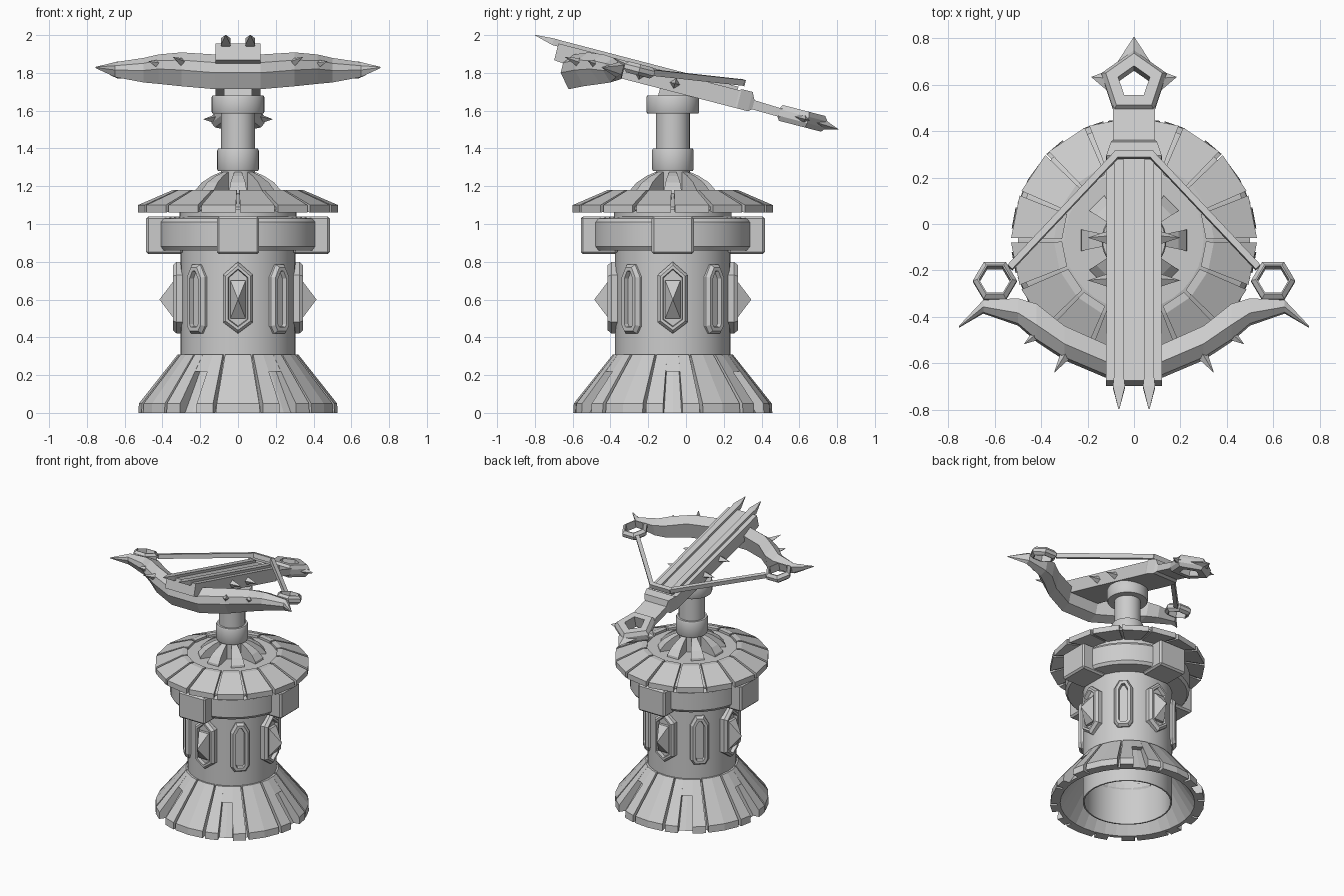
import bpy, bmesh
from math import sin, cos, pi, radians
from mathutils import Matrix, Vector

if "Cube" in bpy.data.objects:
    bpy.data.objects.remove(bpy.data.objects["Cube"])

STONE = bpy.data.materials.new("plain grey")
STONE.use_nodes = True
STONE.diffuse_color = (0.6, 0.6, 0.6, 1)
STONE.node_tree.nodes["Principled BSDF"].inputs["Base Color"].default_value = (0.6, 0.6, 0.6, 1)

TOWER = Matrix.Translation((0, -0.07, 0))
# Crossbow frame: y runs along the stock, tilted nose-up on the post
BOW = Matrix.Translation((0, -0.07, 1.7)) @ Matrix.Rotation(radians(-14.5), 4, 'X')


def finish(name, bm, matrix, smooth=False):
    bmesh.ops.remove_doubles(bm, verts=bm.verts, dist=1e-5)
    bmesh.ops.recalc_face_normals(bm, faces=bm.faces)
    me = bpy.data.meshes.new(name)
    bm.to_mesh(me)
    bm.free()
    me.materials.append(STONE)
    ob = bpy.data.objects.new(name, me)
    ob.matrix_world = matrix
    bpy.context.collection.objects.link(ob)
    if smooth:
        bpy.ops.object.select_all(action='DESELECT')
        ob.select_set(True)
        bpy.context.view_layer.objects.active = ob
        bpy.ops.object.shade_smooth_by_angle(angle=radians(30))
    return ob


def loft(bm, rings, caps=True):
    """Skin a list of equal-length point loops."""
    loops = [[bm.verts.new(p) for p in ring] for ring in rings]
    n = len(loops[0])
    for a, b in zip(loops, loops[1:]):
        for i in range(n):
            j = (i + 1) % n
            bm.faces.new((a[i], a[j], b[j], b[i]))
    if caps:
        bm.faces.new(loops[0])
        bm.faces.new(loops[-1])


def lathe(name, profile, sides=32, smooth=True):
    bm = bmesh.new()
    rings = [[(r * cos(2 * pi * i / sides), r * sin(2 * pi * i / sides), z) for i in range(sides)]
             for r, z in profile]
    loft(bm, rings, caps=False)
    bmesh.ops.dissolve_degenerate(bm, dist=1e-5, edges=bm.edges)
    return finish(name, bm, TOWER, smooth)


def sector(bm, profile, angle, half):
    """Wedge: an (r, z) outline swept over a small flat-chorded angle (degrees)."""
    loft(bm, [[(r * cos(t), r * sin(t), z) for r, z in profile]
              for t in (radians(angle - half), radians(angle + half))])


def box_loft(bm, stations, x0=0):
    """Rectangular bar through stations of (y, half width, bottom, top)."""
    loft(bm, [[(x0 - w, y, a), (x0 + w, y, a), (x0 + w, y, b), (x0 - w, y, b)]
              for y, w, a, b in stations])


def spike(bm, base, tip, r, flat=1.0, sides=4):
    base, tip = Vector(base), Vector(tip)
    d = tip - base
    m = (Matrix.Translation((base + tip) / 2) @ Matrix.Diagonal((1, 1, flat, 1))
         @ d.to_track_quat('Z', 'Y').to_matrix().to_4x4())
    bmesh.ops.create_cone(bm, cap_ends=True, segments=sides, radius1=r, radius2=0,
                          depth=d.length, matrix=m)


def bar(bm, p, q, w, h):
    p, q = Vector(p), Vector(q)
    s = (q - p).cross(Vector((0, 0, 1))).normalized() * w
    up = Vector((0, 0, h))
    loft(bm, [[c - s - up, c + s - up, c + s + up, c - s + up] for c in (p, q)])


def ring(bm, centre, sides, outer, inner, half, start):
    """Chamfered polygonal loop lying in the crossbow plane."""
    section = [(inner, -half), (outer - .02, -half), (outer, -half * .4), (outer, half * .4),
               (outer - .02, half), (inner, half)]
    section.append(section[0])
    c = Vector(centre)
    rings = []
    for r, z in section:
        turns = [start + 2 * pi * i / sides for i in range(sides)]
        rings.append([c + Vector((r * cos(t), r * sin(t), z)) for t in turns])
    loft(bm, rings, caps=False)


# ---- Tower body (open tube at the foot) and hollow skirt ----
lathe("tower_body", [(0, .8), (.295, .8), (.295, 0), (.305, 0), (.305, .88), (0, .88)])
lathe("skirt_core", [(.46, 0), (.485, 0), (.31, .28), (.3, .26), (.46, 0)], 36, False)

bm = bmesh.new()
panel = [(.47, 0), (.53, 0), (.527, .05), (.32, .31), (.29, .31), (.29, .28)]
lintel = [(.33, .22), (.39, .22), (.32, .31), (.29, .31), (.29, .28)]
for k in range(6):
    a = 60 * k
    sector(bm, lintel, a, 6)
    for s in (-1, 1):
        sector(bm, panel, a + s * 10.5, 5)
        sector(bm, [(r - .003, z) for r, z in panel], a + 30 + s * 6.2, 6.2)
finish("skirt_panels", bm, TOWER)

# ---- Window frames and spiked shields around the body ----
hexagon = [(0, .42), (.08, .48), (.08, .73), (0, .8), (-.08, .73), (-.08, .48)]
arch = [(-.04, .42), (.04, .42), (.065, .46), (.065, .72), (.03, .785), (-.03, .785),
        (-.065, .72), (-.065, .46)]
for k in range(8):
    bm = bmesh.new()
    outline, face_r, rim = (arch, .312, .02) if k % 2 else (hexagon, .325, .014)
    loft(bm, [[(x, y, z) for x, y in outline] for z in (.27, face_r)])
    bmesh.ops.recalc_face_normals(bm, faces=bm.faces)
    front = max(bm.faces, key=lambda f: f.calc_center_median().z)
    for width, depth in ((.014, .02), (rim, 0), (.004, -.025)):
        bmesh.ops.inset_region(bm, faces=[front], thickness=width, depth=depth,
                               use_even_offset=True)
    if k % 2 == 0:
        loft(bm, [[(-s * .04, .6 - s * .1, z), (s * .04, .6 - s * .1, z), (s * .04, .6 + s * .1, z),
                   (-s * .04, .6 + s * .1, z)] for s, z in ((1, .3), (1, .34), (.01, .415))])
    place = TOWER @ Matrix.Rotation(k * pi / 4, 4, 'Z') @ Matrix.Rotation(pi / 2, 4, 'X')
    finish("arched_window" if k % 2 else "spiked_shield", bm, place)

# ---- Gallery ring with four blocks ----
lathe("gallery_ring", [(.29, .86), (.41, .86), (.425, .88), (.425, 1.01), (.41, 1.03), (.31, 1.04),
                       (.31, 1.15), (0, 1.15)])
for k in range(4):
    bm = bmesh.new()
    bmesh.ops.create_cube(bm, size=1, matrix=Matrix.Translation((.39, 0, .94))
                          @ Matrix.Diagonal((.194, .224, .2, 1)))
    bmesh.ops.bevel(bm, geom=bm.edges[:], offset=.012, segments=1, affect='EDGES')
    finish("gallery_block", bm, TOWER @ Matrix.Rotation(k * pi / 2, 4, 'Z'))

# ---- Roof: separate sloping slabs over a thin cone ----
lathe("roof_core", [(.3, 1.12), (.5, 1.075), (.5, 1.09), (.34, 1.155), (.3, 1.165), (0, 1.165)],
      32, False)
bm = bmesh.new()
for k in range(16):
    sector(bm, [(.31, 1.11), (.53, 1.06), (.53, 1.1), (.345, 1.18), (.31, 1.18)],
           22.5 * k + 11.25, 10.1)
finish("roof_slabs", bm, TOWER)
bm = bmesh.new()
for k in range(8):
    sector(bm, [(.07, 1.15), (.235, 1.15), (.23, 1.18), (.195, 1.22), (.14, 1.255), (.07, 1.285)],
           45 * k, 11.5)
finish("roof_buttresses", bm, TOWER)

# ---- Post ----
lathe("post", [(0, 1.15), (.09, 1.15), (.09, 1.28), (.105, 1.28), (.11, 1.29), (.11, 1.39), (.105, 1.4),
               (.09, 1.4), (.09, 1.585), (.135, 1.585), (.14, 1.595), (.14, 1.67), (.135, 1.68), (0, 1.68)])
bm = bmesh.new()
box_loft(bm, [(-.07, .075, -.04, .03), (.07, .075, -.04, .03)])
finish("post_saddle", bm, BOW)

# ---- Crossbow stock, rails and side spikes ----
bm = bmesh.new()
box_loft(bm, [(-.65, .12, .005, .096), (-.6, .12, 0, .096), (.34, .118, 0, .096),
              (.35, .12, 0, .105), (.41, .1, 0, .105), (.43, .09, .015, .065), (.59, .09, .012, .058)])
finish("stock", bm, BOW)
bm = bmesh.new()
for s in (-1, 1):
    box_loft(bm, [(-.78, .002, .106, .109), (-.68, .026, .08, .116), (-.64, .022, .08, .115),
                  (.33, .022, .08, .113)], s * .065)
finish("rails", bm, BOW)
bm = bmesh.new()
for s in (-1, 1):
    for y in (-.19, 0):
        spike(bm, (s * .11, y, .045), (s * .2, y, .045), .03)
finish("stock_spikes", bm, BOW)

# ---- Bow limbs: stations of (x, front, back, bottom, top) ----
half = [(.12, -.6, -.475, -.125, .06), (.3, -.53, -.4, -.09, .09), (.42, -.455, -.305, -.055, .1),
        (.5, -.385, -.28, -.035, .095), (.65, -.335, -.285, 0, .08), (.755, -.398, -.39, .028, .034)]
stations = [(-x, *rest) for x, *rest in reversed(half)] + half
bm = bmesh.new()
rings = []
for x, f, b, lo, hi in stations:
    w, h = b - f, hi - lo
    rings.append([(x, f + .5 * w, lo), (x, f, lo + .4 * h), (x, f, lo + .7 * h),
                  (x, f + .35 * w, hi), (x, b, hi - .1 * h), (x, b, lo + .25 * h)])
loft(bm, rings)
finish("bow_limbs", bm, BOW)

bm = bmesh.new()
for s in (-1, 1):
    spike(bm, (s * .29, -.51, .025), (s * .345, -.6, .035), .027)
    spike(bm, (s * .43, -.44, .04), (s * .475, -.475, .045), .02)
finish("bow_spikes", bm, BOW)

# ---- String loops and drawn string ----
bm = bmesh.new()
for s in (-1, 1):
    ring(bm, (s * .6, -.2, .068), 6, .095, .068, .03, 0)
finish("string_loops", bm, BOW)
bm = bmesh.new()
for s in (-1, 1):
    bar(bm, (s * .535, -.14, .07), (s * .075, .345, .14), .014, .016)
bar(bm, (-.085, .345, .14), (.085, .345, .14), .015, .017)
finish("string", bm, BOW)

# ---- Pentagonal tail ring with three spikes ----
bm = bmesh.new()
ring(bm, (0, .685, .035), 5, .148, .072, .043, pi / 2)
spike(bm, (0, .78, .035), (0, .9, .025), .075, .5)
for s in (-1, 1):
    spike(bm, (s * .08, .7, .035), (s * .185, .718, .035), .065, .6)
finish("tail_ring", bm, BOW)
